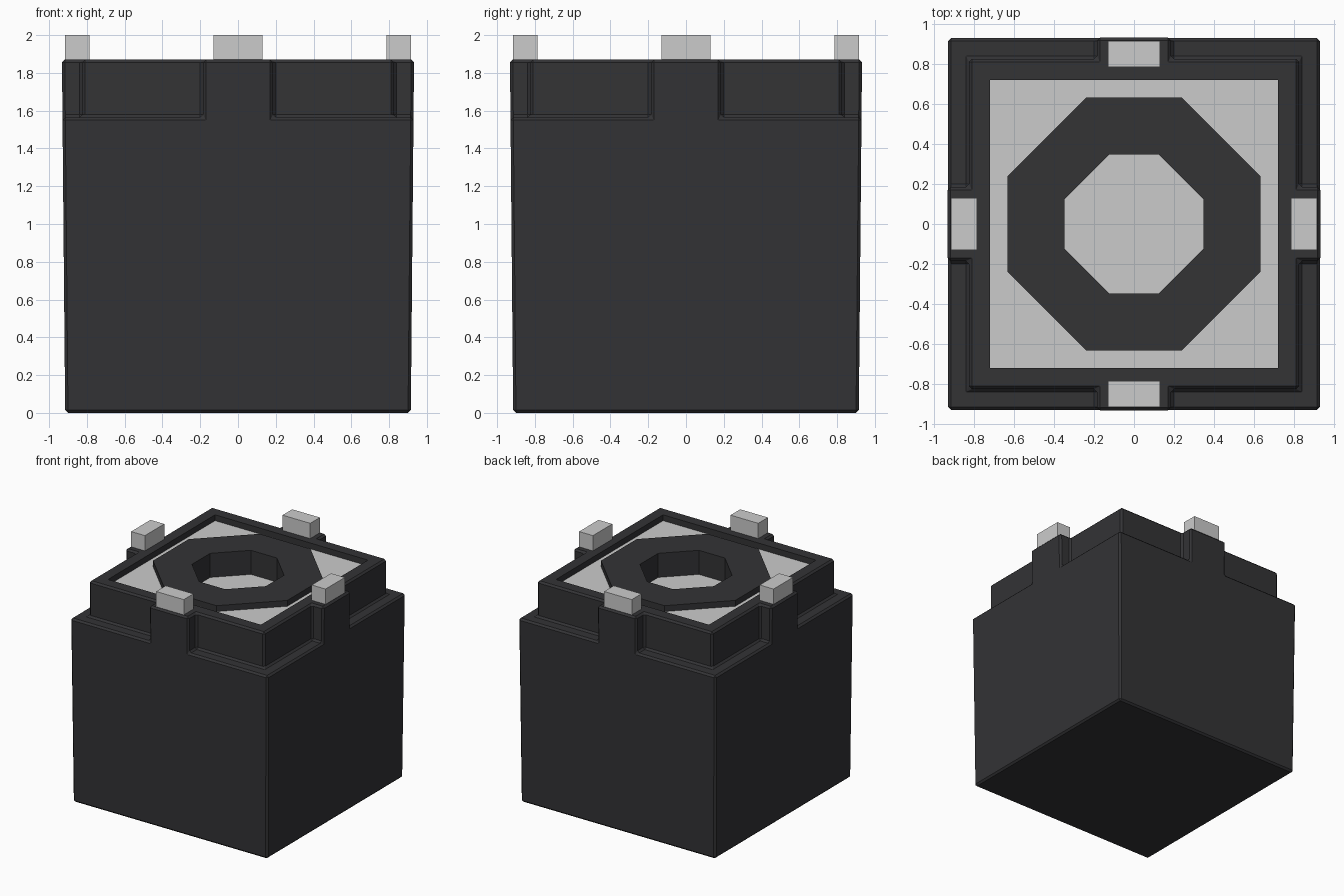
import bpy, bmesh

if "Cube" in bpy.data.objects:
    bpy.data.objects.remove(bpy.data.objects["Cube"])

dark = bpy.data.materials.new("dark_casing")
dark.diffuse_color = (0.033, 0.033, 0.036, 1)
dark.use_nodes = True
dark.node_tree.nodes["Principled BSDF"].inputs["Base Color"].default_value = dark.diffuse_color


def make(name, bm, mat=None):
    bmesh.ops.recalc_face_normals(bm, faces=bm.faces)
    me = bpy.data.meshes.new(name)
    bm.to_mesh(me)
    bm.free()
    ob = bpy.data.objects.new(name, me)
    bpy.context.collection.objects.link(ob)
    if mat:
        me.materials.append(mat)
    return ob


def prism(bm, pts, z0, z1, top_pts=None):
    lo = [bm.verts.new((x, y, z0)) for x, y in pts]
    hi = [bm.verts.new((x, y, z1)) for x, y in (top_pts or pts)]
    n = len(pts)
    bm.faces.new(lo[::-1])
    bm.faces.new(hi)
    for i in range(n):
        j = (i + 1) % n
        bm.faces.new((lo[i], lo[j], hi[j], hi[i]))


def octagon(a, b):
    return [(a, b), (b, a), (-b, a), (-a, b), (-a, -b), (-b, -a), (b, -a), (a, -b)]


def square(h):
    return [(h, h), (-h, h), (-h, -h), (h, -h)]


def ring(name, outer, inner, z0, z1, mat=None):
    bm = bmesh.new()
    loops = [[bm.verts.new((x, y, z)) for x, y in p]
             for p, z in ((outer, z0), (outer, z1), (inner, z1), (inner, z0))]
    n = len(outer)
    for k in range(4):
        a, b = loops[k], loops[(k + 1) % 4]
        for i in range(n):
            j = (i + 1) % n
            bm.faces.new((a[i], a[j], b[j], b[i]))
    bmesh.ops.remove_doubles(bm, verts=bm.verts, dist=1e-5)
    return make(name, bm, mat)


def cut(ob, cutter):
    m = ob.modifiers.new("cut", 'BOOLEAN')
    m.operation = 'DIFFERENCE'
    m.solver = 'EXACT'
    m.object = cutter
    cutter.hide_render = True
    return m


# Tapered casing
bm = bmesh.new()
prism(bm, square(0.915), 0, 1.87, square(0.932))
casing = make("casing", bm, dark)

# Corner steps around the raised rim, leaving a lug on each side
L = [(0.825, 0.185), (1.1, 0.185), (1.1, 1.1), (0.185, 1.1), (0.185, 0.825), (0.825, 0.825)]
bm = bmesh.new()
for sx in (1, -1):
    for sy in (1, -1):
        prism(bm, [(sx * x, sy * y) for x, y in L], 1.565, 2.1)
steps = make("step_cutter", bm, dark)

# Square pocket in the top
bm = bmesh.new()
prism(bm, square(0.72), 1.64, 2.1)
pocket = make("pocket_cutter", bm, dark)

cut(casing, steps)
bev = casing.modifiers.new("bevel", 'BEVEL')
bev.width = 0.015
bev.segments = 1
bev.limit_method = 'ANGLE'
cut(casing, pocket)

# Bake the modifiers and drop the cutters
bpy.context.view_layer.objects.active = casing
for m in list(casing.modifiers):
    bpy.ops.object.modifier_apply(modifier=m.name)
for c in (steps, pocket):
    bpy.data.objects.remove(c, do_unlink=True)

# Octagonal ring, grey plate around it and grey floor inside it
ring("octagon_ring", octagon(0.632, 0.24), octagon(0.348, 0.122), 1.64, 1.87, dark)
ring("top_plate", octagon(0.72, 0.72), octagon(0.5, 0.2), 1.64, 1.82)
bm = bmesh.new()
prism(bm, octagon(0.4, 0.15), 1.62, 1.665)
make("ring_floor", bm)

# Contact block on each lug
for name, cx, cy in (("right", 0.85, 0), ("left", -0.85, 0), ("back", 0, 0.85), ("front", 0, -0.85)):
    hx, hy = (0.065, 0.13) if cx else (0.13, 0.065)
    bm = bmesh.new()
    prism(bm, [(cx + hx, cy + hy), (cx - hx, cy + hy), (cx - hx, cy - hy), (cx + hx, cy - hy)], 1.85, 2.0)
    make("contact_block_" + name, bm)
